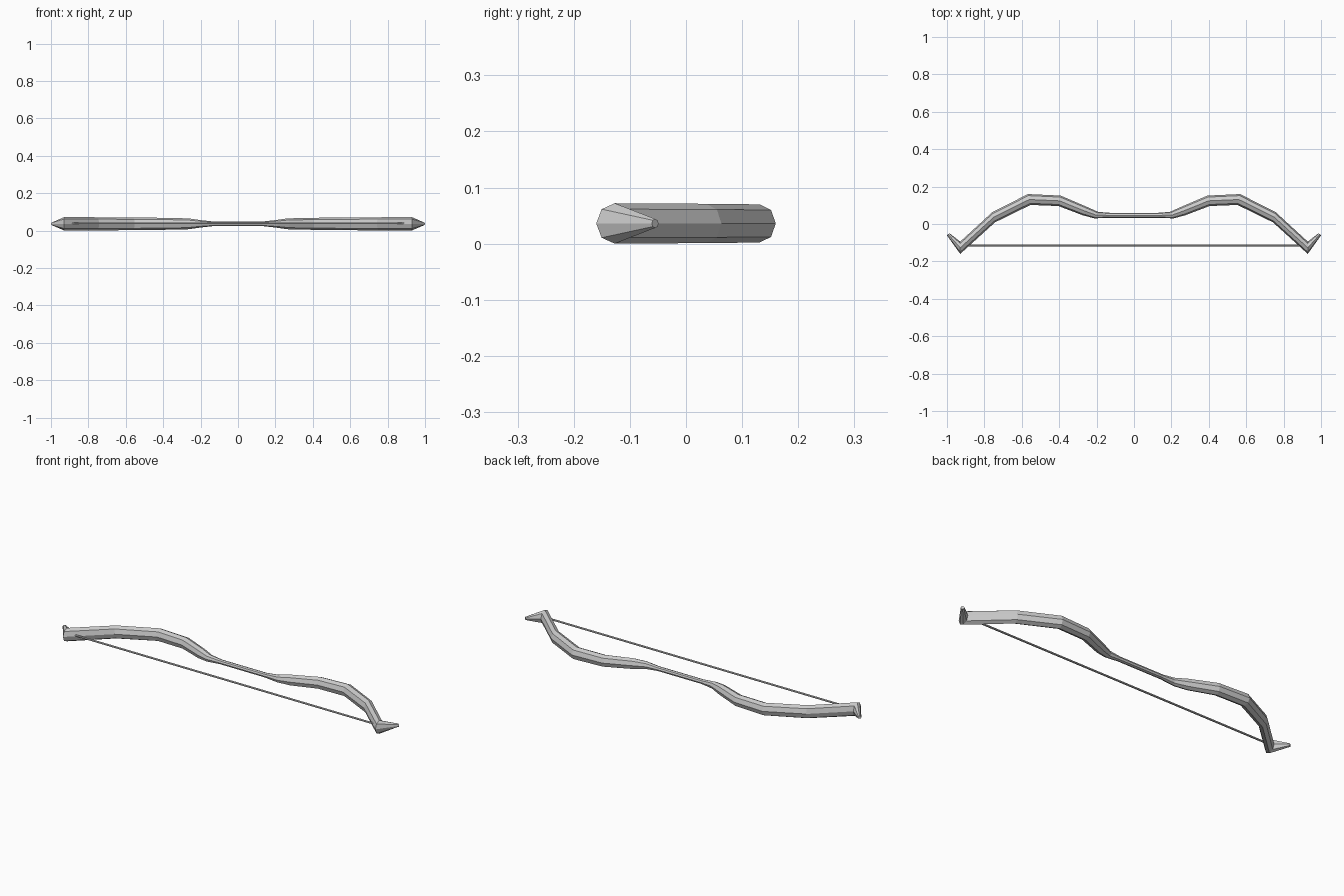
import bpy, bmesh, math
from mathutils import Vector

if "Cube" in bpy.data.objects:
    bpy.data.objects.remove(bpy.data.objects["Cube"])

ZC = 0.036
SIDES = 8

# Half-limb stations: outer edge (x, y), inner edge (x, y), half height in z
HALF = [
    ((0.130, 0.060), (0.130, 0.033), 0.012),
    ((0.192, 0.065), (0.212, 0.030), 0.020),
    ((0.255, 0.093), (0.275, 0.047), 0.029),
    ((0.393, 0.152), (0.404, 0.096), 0.032),
    ((0.567, 0.160), (0.553, 0.102), 0.034),
    ((0.758, 0.063), (0.743, 0.009), 0.035),
    ((0.929, -0.094), (0.929, -0.160), 0.036),
    ((0.987, -0.049), (1.000, -0.061), 0.008),
]


def loft(name, stations):
    """Skin octagonal rings spanning outer to inner edge at each station."""
    bm = bmesh.new()
    rings = []
    for outer, inner, rz in stations:
        o, i = Vector((*outer, ZC)), Vector((*inner, ZC))
        mid, half = (o + i) / 2, (o - i) / 2
        ring = []
        for k in range(SIDES):
            a = 2 * math.pi * k / SIDES
            ring.append(bm.verts.new(mid + half * math.cos(a)
                                     + Vector((0, 0, rz * math.sin(a)))))
        rings.append(ring)
    for r, s in zip(rings, rings[1:]):
        for k in range(SIDES):
            n = (k + 1) % SIDES
            bm.faces.new((r[k], r[n], s[n], s[k]))
    bm.faces.new(rings[0])
    bm.faces.new(rings[-1])
    bmesh.ops.recalc_face_normals(bm, faces=bm.faces)
    mesh = bpy.data.meshes.new(name)
    bm.to_mesh(mesh)
    bm.free()
    obj = bpy.data.objects.new(name, mesh)
    bpy.context.collection.objects.link(obj)
    return obj


# Recurved bow body: mirrored half joined through the thin grip
left = [((-o[0], o[1]), (-i[0], i[1]), rz) for o, i, rz in reversed(HALF)]
loft("bow_limbs", left + HALF)

# Taut bowstring between the limb ends
bpy.ops.mesh.primitive_cylinder_add(vertices=8, radius=0.005, depth=1.80,
                                    location=(0, -0.115, 0.039),
                                    rotation=(0, math.pi / 2, 0))
bpy.context.object.name = "bowstring"
